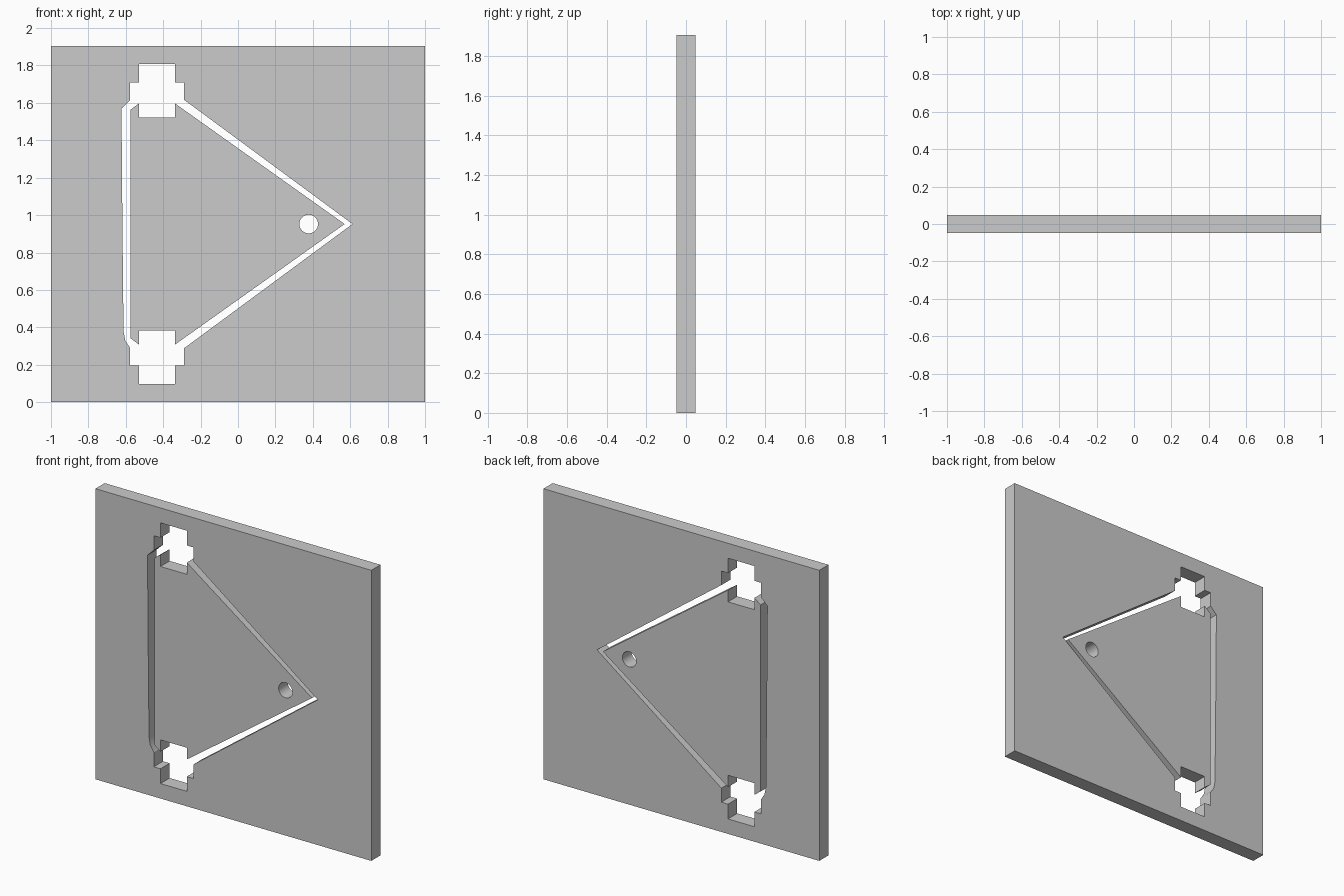
import bpy, bmesh
from math import cos, sin, tau, pi

if "Cube" in bpy.data.objects:
    bpy.data.objects.remove(bpy.data.objects["Cube"])

U = 2 / 21            # plate thickness; plate is 21 x 20 of these
H = 20 * U
MID = H / 2


def mirrored(points):
    """Same points reflected about the plate's mid height, in reverse order."""
    return [(x, H - z) for x, z in reversed(points)]


def plate(name, loops):
    """Extruded flat plate in the XZ plane; loops after the first are holes."""
    curve = bpy.data.curves.new(name, 'CURVE')
    curve.dimensions = '2D'
    curve.fill_mode = 'BOTH'
    curve.extrude = U / 2
    for pts in loops:
        s = curve.splines.new('POLY')
        s.points.add(len(pts) - 1)
        for p, (x, z) in zip(s.points, pts):
            p.co = (x, z, 0, 1)
        s.use_cyclic_u = True
    ob = bpy.data.objects.new(name, curve)
    bpy.context.collection.objects.link(ob)
    ob.rotation_euler.x = pi / 2
    bpy.ops.object.select_all(action='DESELECT')
    ob.select_set(True)
    bpy.context.view_layer.objects.active = ob
    bpy.ops.object.convert(target='MESH')
    ob = bpy.context.object
    ob.name = name
    # Weld caps to walls
    bm = bmesh.new()
    bm.from_mesh(ob.data)
    bmesh.ops.remove_doubles(bm, verts=bm.verts, dist=1e-4)
    bmesh.ops.recalc_face_normals(bm, faces=bm.faces)
    bm.to_mesh(ob.data)
    bm.free()
    bpy.ops.object.transform_apply(location=False, rotation=True, scale=False)
    bpy.ops.object.shade_smooth_by_angle(angle=0.5)
    return ob


# Outer frame: square plate with a triangular opening and stepped corner notches
notch = [(-0.29, 0.287), (-0.29, 0.195), (-0.338, 0.195), (-0.338, 0.098),
         (-0.529, 0.098), (-0.529, 0.195), (-0.577, 0.195), (-0.577, 0.29)]
left_edge = [(-0.603, 0.33), (-0.612, 0.38), (-0.618, 0.96), (-0.623, 1.57)]
opening = [(0.612, MID)] + notch + left_edge + mirrored(notch)
border = [(-1, 0), (1, 0), (1, H), (-1, H)]
plate("outer_frame", [border, opening])

# Inner triangular panel with cut corners and a round hole near its tip
corner = [(-0.338, 0.307), (-0.338, 0.384), (-0.529, 0.384),
          (-0.529, 0.307), (-0.574, 0.341)]
panel = [(0.57, MID)] + corner + mirrored(corner)
hole = [(0.378 + 0.05 * cos(tau * i / 32), MID + 0.05 * sin(tau * i / 32))
        for i in range(32)]
plate("inner_panel", [panel, hole])
